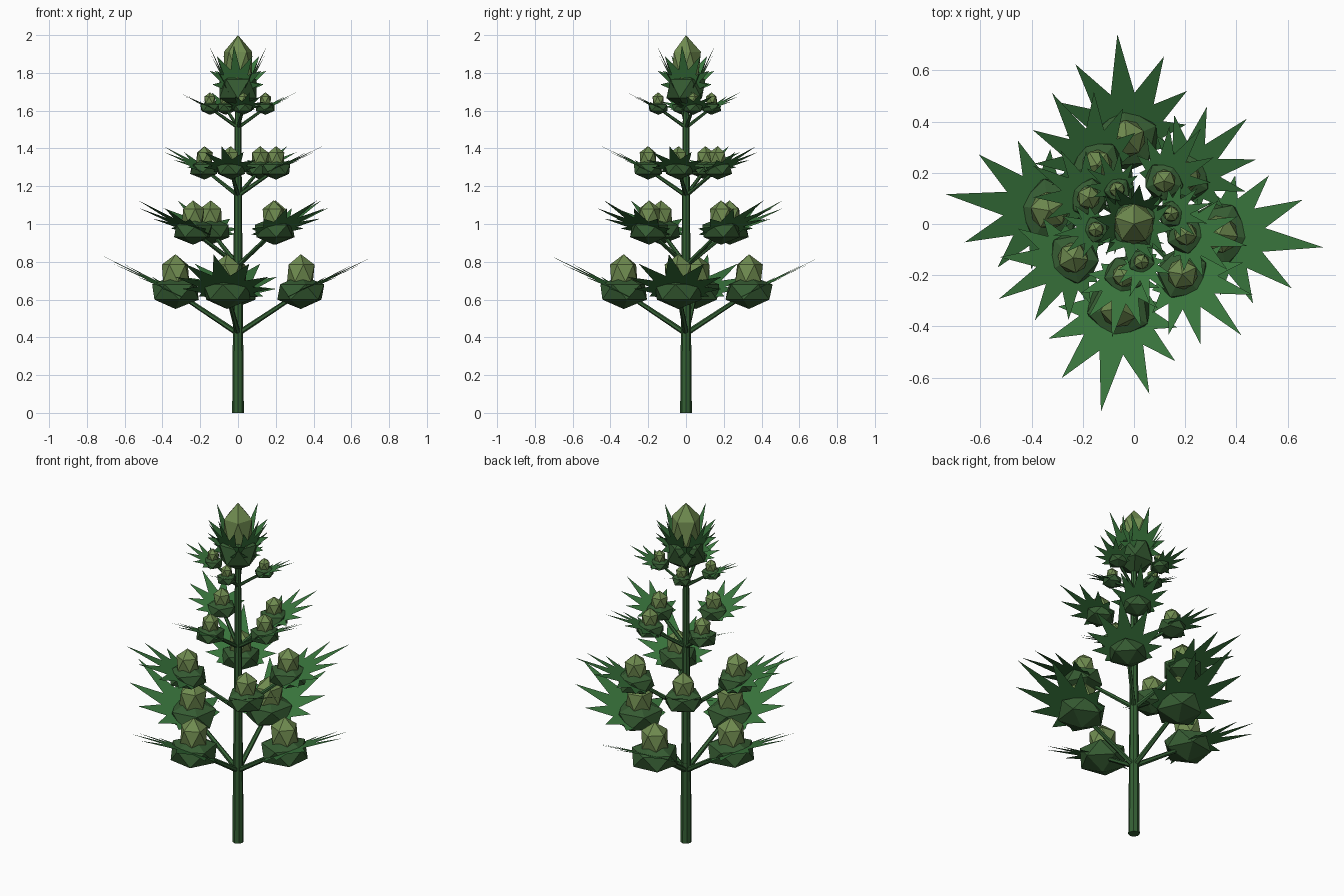
import bpy, bmesh, math
from mathutils import Matrix, Vector

cube = bpy.data.objects.get("Cube")
if cube:
    bpy.data.objects.remove(cube, do_unlink=True)


def material(name, rgb):
    m = bpy.data.materials.new(name)
    m.use_nodes = True
    m.diffuse_color = (*rgb, 1)
    bsdf = m.node_tree.nodes["Principled BSDF"]
    bsdf.inputs["Base Color"].default_value = (*rgb, 1)
    bsdf.inputs["Roughness"].default_value = 0.9
    return m


LEAF = material("leaf_green", (0.04, 0.175, 0.045))
CUP = material("cup_green", (0.036, 0.105, 0.032))
BUD = material("bud_olive", (0.16, 0.26, 0.08))
STEM = material("stem_green", (0.034, 0.115, 0.034))


def add(name, bm, mat):
    mesh = bpy.data.meshes.new(name)
    bm.to_mesh(mesh)
    bm.free()
    mesh.materials.append(mat)
    obj = bpy.data.objects.new(name, mesh)
    bpy.context.collection.objects.link(obj)
    return obj


def rod(name, a, b, r1, r2, sides):
    """Tapered rod between two points."""
    a, b = Vector(a), Vector(b)
    d = b - a
    mat = Matrix.Translation((a + b) / 2) @ d.to_track_quat("Z", "Y").to_matrix().to_4x4()
    bm = bmesh.new()
    bmesh.ops.create_cone(bm, cap_ends=True, segments=sides, radius1=r1,
                          radius2=r2, depth=d.length, matrix=mat)
    add(name, bm, STEM)


def gem(name, centre, radius, height, turn, mat):
    """Faceted ball stretched along z."""
    m = (Matrix.Translation(centre) @ Matrix.Rotation(turn, 4, "Z")
         @ Matrix.Diagonal((radius, radius, height, 1)))
    bm = bmesh.new()
    bmesh.ops.create_icosphere(bm, subdivisions=1, radius=1, matrix=m)
    add(name, bm, mat)


def fan(name, centre, turn, tilt, scale):
    """Flat fan of nine pointed leaflets, longest in the middle."""
    m = (Matrix.Translation(centre) @ Matrix.Rotation(turn, 4, "Z")
         @ Matrix.Rotation(-tilt, 4, "Y") @ Matrix.Scale(scale, 4))
    step = math.radians(27)
    bm = bmesh.new()

    def point(r, a):
        return bm.verts.new(m @ Vector((r * math.cos(a), r * math.sin(a), 0)))

    hub = point(0, 0)
    valleys = [point(0.21 - 0.02 * abs(i), i * step) for i in
               [k - 4.5 for k in range(10)]]
    for k in range(9):
        i = k - 4
        tip = point(0.455 - 0.072 * abs(i), i * step)
        bm.faces.new((hub, valleys[k], tip))
        bm.faces.new((hub, tip, valleys[k + 1]))
    add(name, bm, LEAF)


# Main stem
rod("main_stem", (0, 0, 0), (0, 0, 1.68), 0.031, 0.016, 8)

# Tiers: scale, branch start height, cup height, cup distance, branch angles
tiers = [
    (1.0, 0.42, 0.64, 0.335, (-7, 95, 171, 260)),
    (0.81, 0.78, 0.963, 0.272, (43, 122, 209, 314)),
    (0.61, 1.15, 1.29, 0.205, (-11, 55, 150, 259)),
    (0.41, 1.51, 1.615, 0.15, (15, 116, 188, 281)),
]
for t, (s, z0, z, r, angles) in enumerate(tiers, 1):
    for n, deg in enumerate(angles, 1):
        a = math.radians(deg)
        x, y = r * math.cos(a), r * math.sin(a)
        tag = f"{t}_{n}"
        rod("branch_" + tag, (0, 0, z0), (x, y, z), 0.015 * s ** 0.5, 0.011 * s ** 0.5, 6)
        gem("cup_" + tag, (x, y, z), 0.14 * s, 0.09 * s, a, CUP)
        gem("bud_" + tag, (x, y, z + 0.1 * s), 0.082 * s, 0.1 * s, a, BUD)
        fan("leaf_fan_" + tag, (x, y, z), a, math.radians(26), s)

# Crown: large cup and bud ringed by steep leaf fans
gem("crown_cup", (0, 0, 1.715), 0.115, 0.11, 0.3, CUP)
gem("crown_bud", (0, 0, 1.84), 0.088, 0.16, 0.3, BUD)
for n in range(4):
    a = math.radians(-8 + 90 * n)
    fan(f"crown_leaf_fan_{n + 1}", (0.05 * math.cos(a), 0.05 * math.sin(a), 1.72),
        a, math.radians(65), 0.55)
